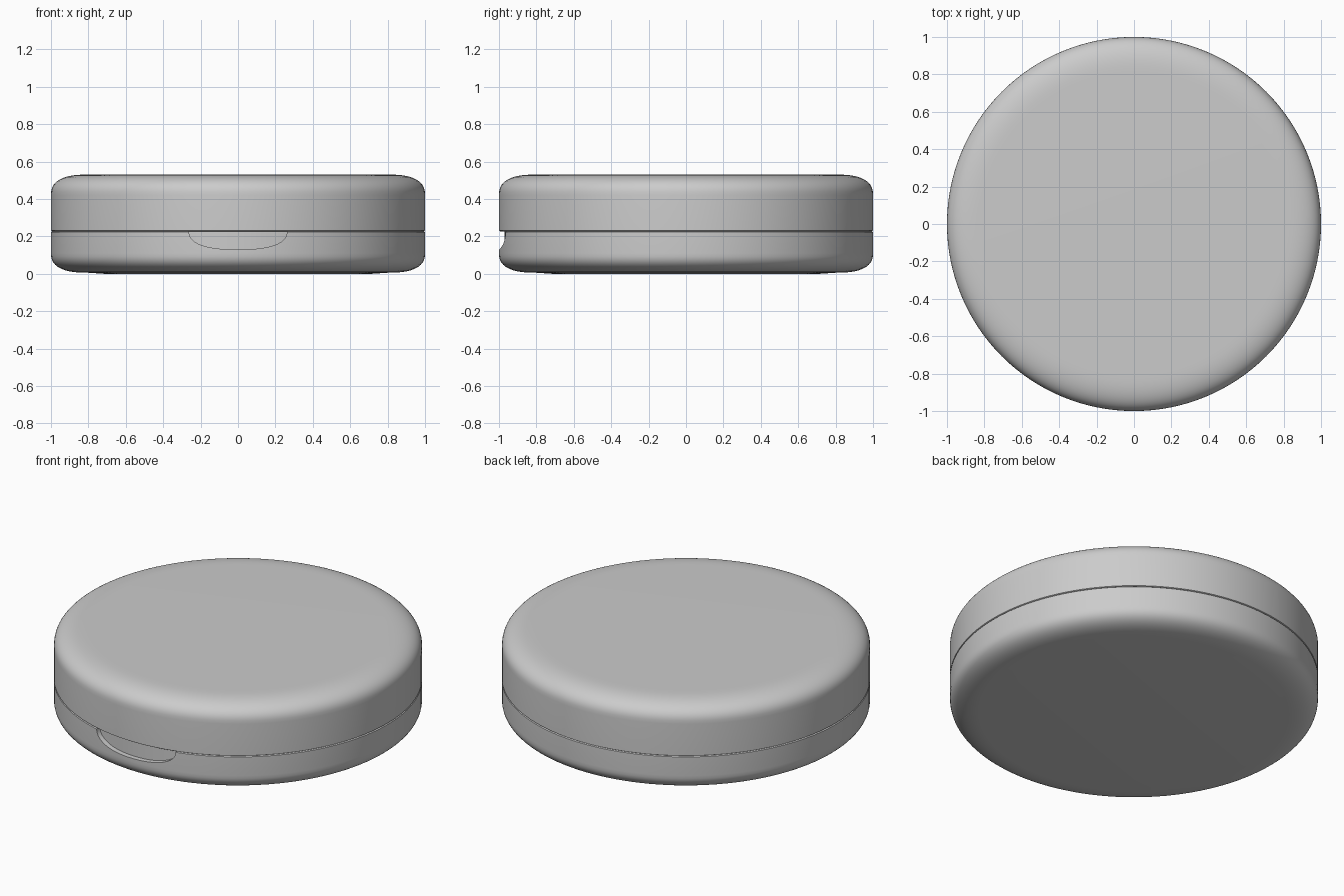
import bpy, bmesh, math

if "Cube" in bpy.data.objects:
    bpy.data.objects.remove(bpy.data.objects["Cube"])

SEG = 128


def make_object(name, bm):
    bmesh.ops.remove_doubles(bm, verts=bm.verts, dist=1e-5)
    bmesh.ops.recalc_face_normals(bm, faces=bm.faces)
    mesh = bpy.data.meshes.new(name)
    bm.to_mesh(mesh)
    bm.free()
    ob = bpy.data.objects.new(name, mesh)
    bpy.context.collection.objects.link(ob)
    return ob


def corner(z_side, z_flat, width, n=2.5, steps=14):
    """Soft rounded rim from the side wall to the flat face, as (r, z)."""
    pts = []
    for i in range(steps + 1):
        a = math.pi / 2 * i / steps
        c, s = max(math.cos(a), 0), math.sin(a)
        pts.append((1 - width + width * c ** (2 / n),
                    z_side + (z_flat - z_side) * s ** (2 / n)))
    return pts


def lathe(name, profile):
    bm = bmesh.new()
    rings = [[bm.verts.new((r * math.cos(2 * math.pi * k / SEG),
                            r * math.sin(2 * math.pi * k / SEG), z))
              for k in range(SEG)] for r, z in profile]
    for a, b in zip(rings, rings[1:]):
        for k in range(SEG):
            j = (k + 1) % SEG
            bm.faces.new((a[k], a[j], b[j], b[k]))
    bm.faces.new(rings[0])
    bm.faces.new(rings[-1])
    return make_object(name, bm)


def smooth(ob):
    bpy.ops.object.select_all(action='DESELECT')
    ob.select_set(True)
    bpy.context.view_layer.objects.active = ob
    bpy.ops.object.shade_smooth_by_angle(angle=math.radians(35))


# Lid and base share a thin seam
lid = lathe("lid", [(0.994, 0.227), (1, 0.231)] + corner(0.42, 0.53, 0.19))
base = lathe("base", [(0.994, 0.227), (1, 0.223)] + corner(0.11, 0.006, 0.19)
             + [(0.72, 0.0)])

# Thumb notch cutter: shallow curved pocket following the wall
bm = bmesh.new()
cols = []
N = 40
for i in range(N + 1):
    a = math.pi * i / N
    x = -0.262 * math.cos(a)
    t = min(abs(x / 0.262), 1)
    z = 0.23 - 0.1 * (1 - t ** 2.5) ** (1 / 2.5)
    y = -math.sqrt(0.97 ** 2 - x * x)
    cols.append([bm.verts.new(p) for p in
                 ((x, y, z), (x, y, 0.3), (x, -1.2, 0.3), (x, -1.2, z))])
for a, b in zip(cols, cols[1:]):
    for k in range(4):
        j = (k + 1) % 4
        bm.faces.new((a[k], a[j], b[j], b[k]))
bm.faces.new(cols[0])
bm.faces.new(cols[-1])
cutter = make_object("notch_cutter", bm)

mod = base.modifiers.new("thumb_notch", 'BOOLEAN')
mod.operation = 'DIFFERENCE'
mod.solver = 'EXACT'
mod.object = cutter
bpy.context.view_layer.objects.active = base
bpy.ops.object.modifier_apply(modifier=mod.name)
bpy.data.objects.remove(cutter)

smooth(lid)
smooth(base)
